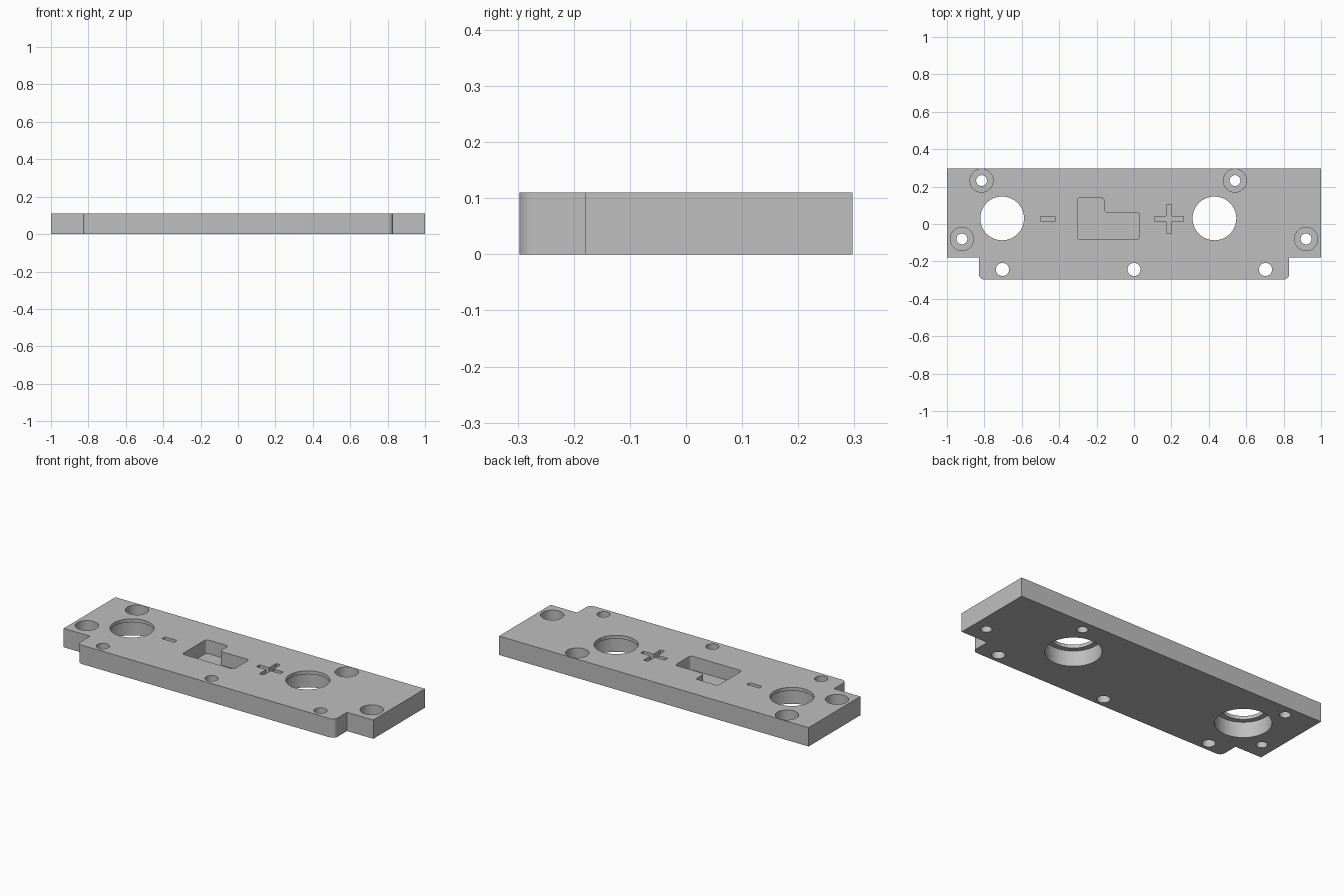
import bpy, bmesh, math

if "Cube" in bpy.data.objects:
    bpy.data.objects.remove(bpy.data.objects["Cube"], do_unlink=True)

HEIGHT = 0.11
OVER = 0.05  # how far cutters overshoot the plate

grey = bpy.data.materials.new("plate grey")
grey.use_nodes = True
GREY = (0.52, 0.52, 0.52, 1)
grey.diffuse_color = GREY
grey.node_tree.nodes["Principled BSDF"].inputs["Base Color"].default_value = GREY


def prism(name, outline, z0, z1, radius=0, rounded=lambda co: True):
    """Extrude an anticlockwise outline, rounding chosen upright edges."""
    bm = bmesh.new()
    base = bm.faces.new([bm.verts.new((x, y, z0)) for x, y in outline])
    ext = bmesh.ops.extrude_face_region(bm, geom=[base])
    top = [v for v in ext["geom"] if isinstance(v, bmesh.types.BMVert)]
    bmesh.ops.translate(bm, verts=top, vec=(0, 0, z1 - z0))
    if radius:
        uprights = [e for e in bm.edges
                    if abs(e.verts[0].co.z - e.verts[1].co.z) > 1e-4 and rounded(e.verts[0].co)]
        bmesh.ops.bevel(bm, geom=uprights, offset=radius, segments=6,
                        profile=0.5, affect='EDGES')
    bmesh.ops.recalc_face_normals(bm, faces=bm.faces)
    mesh = bpy.data.meshes.new(name)
    bm.to_mesh(mesh)
    bm.free()
    obj = bpy.data.objects.new(name, mesh)
    bpy.context.collection.objects.link(obj)
    mesh.materials.append(grey)
    return obj


def circle(x, y, r, n=64):
    return [(x + r * math.cos(math.tau * i / n), y + r * math.sin(math.tau * i / n))
            for i in range(n)]


def cut(outline, z0=-OVER, z1=HEIGHT + OVER, radius=0):
    """Subtract a prism from the plate."""
    cutter = prism("cutter", outline, z0, z1, radius)
    cutter.hide_render = True
    mod = plate.modifiers.new("cut", 'BOOLEAN')
    mod.operation = 'DIFFERENCE'
    mod.solver = 'EXACT'
    mod.object = cutter
    bpy.context.view_layer.objects.active = plate
    bpy.ops.object.modifier_apply(modifier=mod.name)
    bpy.data.objects.remove(cutter, do_unlink=True)


# Plate with a narrower tab along the front, rounded at its front corners
right_half = [(0.83, -0.297), (0.83, -0.18), (1, -0.18), (1, 0.297)]
plate = prism("mounting_plate", right_half + [(-x, y) for x, y in reversed(right_half)],
              0, HEIGHT, 0.03, lambda co: co.y < -0.25)

# Large openings, wider below a thin top lip
for x in (-0.705, 0.43):
    cut(circle(x, 0.03, 0.117))
    cut(circle(x, 0.03, 0.147), z1=0.09)

# Counterbored screw holes
for x, y in ((-0.815, 0.232), (0.54, 0.232), (-0.92, -0.08), (0.92, -0.08)):
    cut(circle(x, y, 0.029))
    cut(circle(x, y, 0.062), z0=0.04)

# Plain holes along the front tab
for x in (-0.703, 0, 0.703):
    cut(circle(x, -0.243, 0.035))

# L-shaped pocket
cut([(-0.303, -0.083), (0.029, -0.083), (0.029, 0.061), (-0.16, 0.061),
     (-0.16, 0.14), (-0.303, 0.14)], z0=0.03, radius=0.015)

# Engraved polarity marks
ENGRAVE = HEIGHT - 0.03
x, y, a, w = 0.187, 0.027, 0.078, 0.0135
arm = [(a, -w), (a, w), (w, w)]
plus = []
for turn in range(4):
    plus += [(x + px, y + py) for px, py in arm]
    arm = [(-py, px) for px, py in arm]
cut(plus, z0=ENGRAVE, radius=0.004)
x, a = -0.461, 0.04
cut([(x - a, y - w), (x + a, y - w), (x + a, y + w), (x - a, y + w)], z0=ENGRAVE, radius=0.006)

# Smooth bores, sharp edges
bpy.ops.object.select_all(action='DESELECT')
plate.select_set(True)
bpy.context.view_layer.objects.active = plate
bpy.ops.object.shade_smooth_by_angle(angle=math.radians(30))
